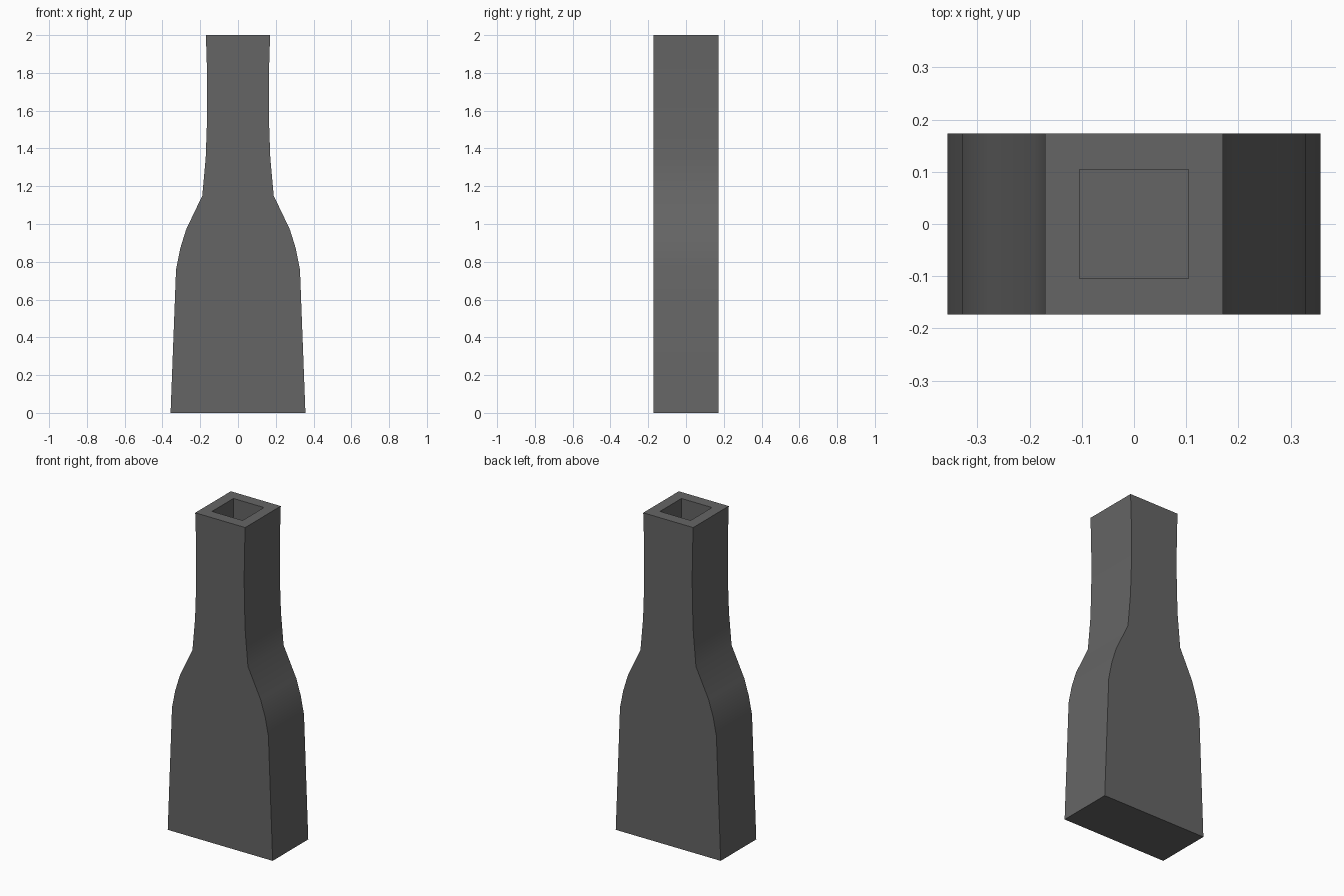
import bpy, bmesh, math

if "Cube" in bpy.data.objects:
    bpy.data.objects.remove(bpy.data.objects["Cube"])

# Bottle half-profile: (half width, height)
PROFILE = [(0.357, 0), (0.328, 0.76), (0.306, 0.87), (0.275, 0.97), (0.189, 1.15),
           (0.171, 1.35), (0.165, 1.52), (0.163, 1.68), (0.165, 1.84), (0.17, 2.0)]
DEPTH = 0.173      # half thickness front to back
HOLE = 0.104       # half width of the mouth
HOLE_DEPTH = 0.4

mat = bpy.data.materials.new("dark grey")
mat.diffuse_color = (0.13, 0.13, 0.13, 1)
mat.use_nodes = True
mat.node_tree.nodes["Principled BSDF"].inputs["Base Color"].default_value = mat.diffuse_color

bm = bmesh.new()
# Body: one rectangular ring per profile point, bridged upward
rings = [[bm.verts.new((sx * w, sy * DEPTH, z))
          for sx, sy in ((-1, -1), (1, -1), (1, 1), (-1, 1))] for w, z in PROFILE]
# Mouth: inner rim and floor of the square opening
for z in (2.0, 2.0 - HOLE_DEPTH):
    rings.append([bm.verts.new((sx * HOLE, sy * HOLE, z))
                  for sx, sy in ((-1, -1), (1, -1), (1, 1), (-1, 1))])
for a, b in zip(rings, rings[1:]):
    for i in range(4):
        j = (i + 1) % 4
        bm.faces.new((a[i], a[j], b[j], b[i]))
bm.faces.new(rings[0][::-1])
bm.faces.new(rings[-1])
bmesh.ops.recalc_face_normals(bm, faces=bm.faces)

mesh = bpy.data.meshes.new("bottle")
bm.to_mesh(mesh)
bm.free()
mesh.materials.append(mat)
bottle = bpy.data.objects.new("bottle", mesh)
bpy.context.collection.objects.link(bottle)
bpy.context.view_layer.objects.active = bottle
bottle.select_set(True)
bpy.ops.object.shade_smooth_by_angle(angle=math.radians(30))
